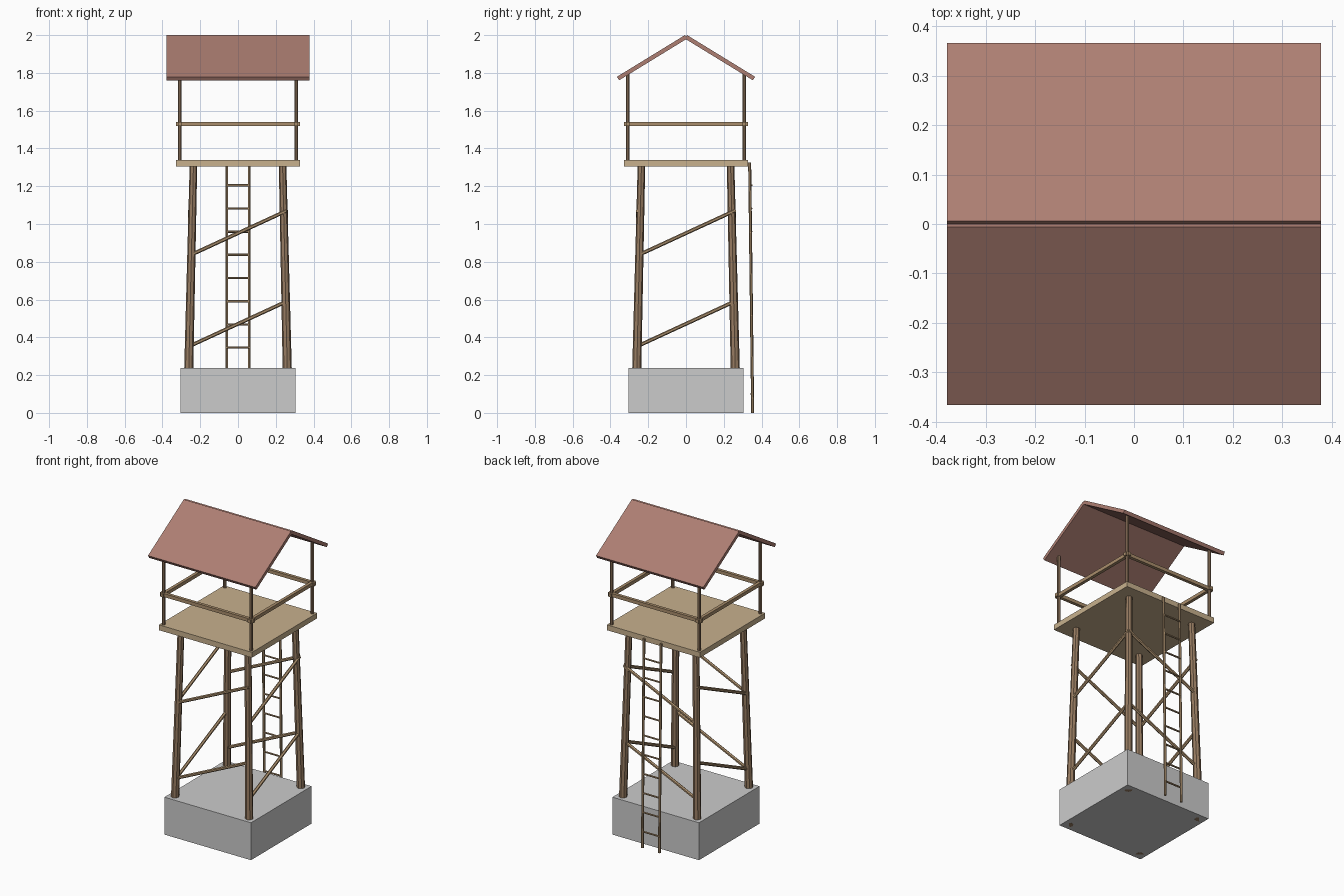
import bpy, math
from mathutils import Vector

if "Cube" in bpy.data.objects:
    bpy.data.objects.remove(bpy.data.objects["Cube"])


def material(name, rgb):
    m = bpy.data.materials.new(name)
    m.diffuse_color = (*rgb, 1)
    m.use_nodes = True
    m.node_tree.nodes["Principled BSDF"].inputs["Base Color"].default_value = m.diffuse_color
    return m


ROOF = material("roof_red", (0.42, 0.21, 0.17))
PLANK = material("pale_wood", (0.58, 0.44, 0.27))
WOOD = material("dark_wood", (0.31, 0.20, 0.12))
POLE = material("mid_wood", (0.40, 0.27, 0.15))


def box(name, centre, size, mat=None, tilt=0):
    bpy.ops.mesh.primitive_cube_add(size=1, location=centre, rotation=(tilt, 0, 0))
    o = bpy.context.object
    o.name = name
    o.scale = size
    if mat:
        o.data.materials.append(mat)


def pole(name, a, b, r1, r2, mat, sides=8):
    a, b = Vector(a), Vector(b)
    d = b - a
    bpy.ops.mesh.primitive_cone_add(vertices=sides, radius1=r1, radius2=r2,
                                    depth=d.length, location=(a + b) / 2)
    o = bpy.context.object
    o.name = name
    o.rotation_euler = d.to_track_quat('Z', 'Y').to_euler()
    o.data.materials.append(mat)


# Stone base and platform
box("base", (0, 0, 0.119), (0.61, 0.61, 0.238))
box("platform", (0, 0, 1.321), (0.656, 0.656, 0.034), PLANK)

# Leaning legs and upright roof posts
for sx in (-1, 1):
    for sy in (-1, 1):
        pole("leg", (0.266 * sx, 0.266 * sy, 0), (0.236 * sx, 0.236 * sy, 1.31),
             0.025, 0.02, WOOD)
        pole("roof_post", (0.308 * sx, 0.308 * sy, 1.33),
             (0.308 * sx, 0.308 * sy, 1.798), 0.01, 0.01, WOOD)

# Railings and diagonal braces on all four sides
P = 0.255
for s in (-1, 1):
    box("railing", (0, 0.308 * s, 1.53), (0.656, 0.02, 0.022), POLE)
    box("railing", (0.308 * s, 0, 1.53), (0.02, 0.656, 0.022), POLE)
    for z in (0.354, 0.834):
        pole("brace", (-P, P * s, z), (P, P * s, z + 0.235), 0.01, 0.01, POLE, 6)
        pole("brace", (P * s, -P, z), (P * s, P, z + 0.235), 0.01, 0.01, POLE, 6)

# Ladder at the back
for x in (-0.06, 0.06):
    pole("ladder_rail", (x, 0.353, 0), (x, 0.337, 1.325), 0.008, 0.008, POLE, 6)
for i in range(10):
    z = 0.1 + 0.1228 * i
    pole("ladder_rung", (-0.06, 0.346, z), (0.06, 0.346, z), 0.006, 0.006, POLE, 6)

# Gable roof: two slabs meeting at the ridge
ang, length, t = math.radians(31.5), 0.422, 0.022
ridge = 2.0 - t / 2 * math.cos(ang)
for s in (-1, 1):
    box("roof_slab", (0, s * length / 2 * math.cos(ang), ridge - length / 2 * math.sin(ang)),
        (0.756, length, t), ROOF, -s * ang)
